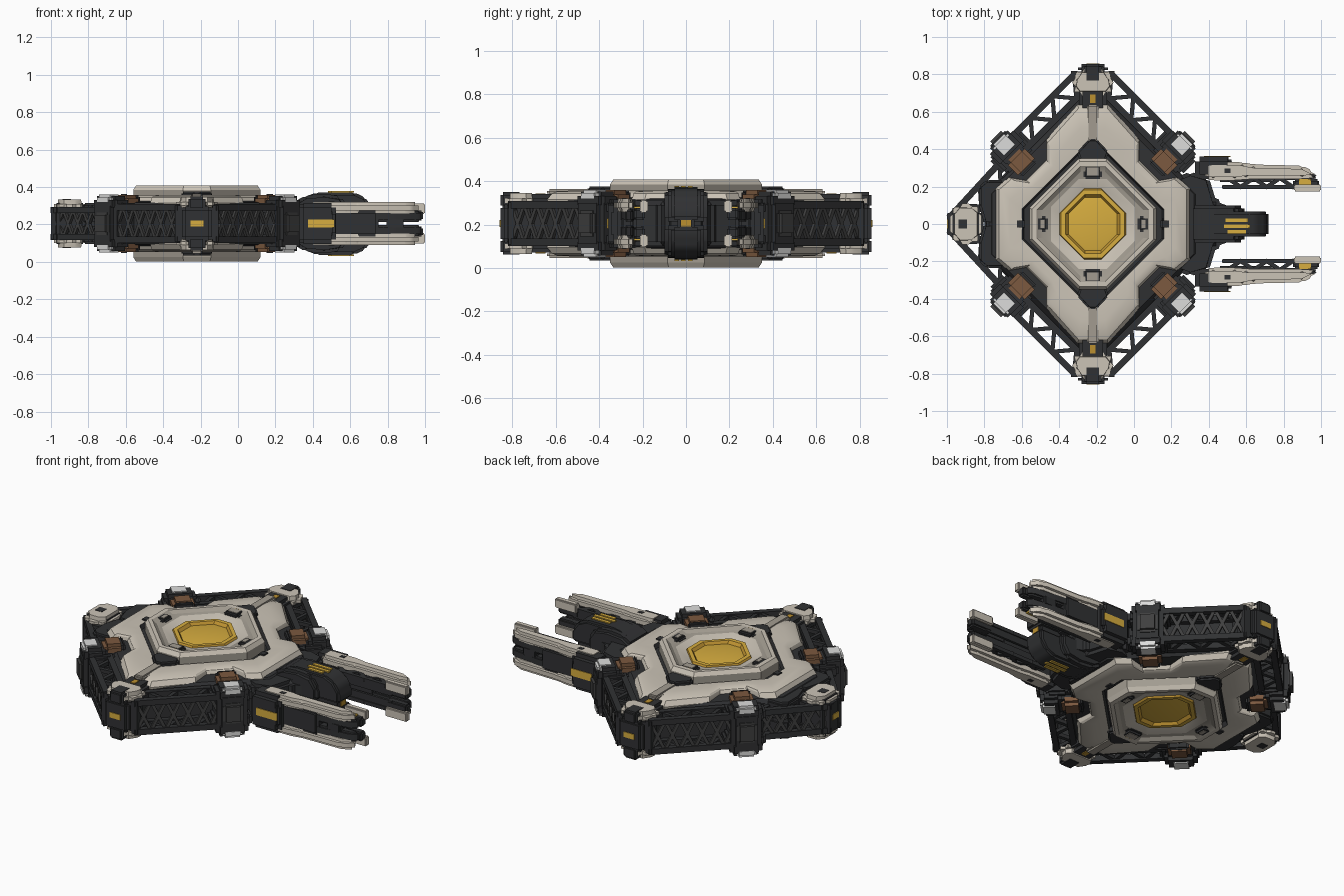
import bpy, bmesh, math
from mathutils import Vector, Matrix

if "Cube" in bpy.data.objects:
    bpy.data.objects.remove(bpy.data.objects["Cube"])

CX, ZC = -0.22, 0.205          # centre of the diamond hull, mid height
CEN = Vector((CX, 0, ZC))

def mat(name, r, g, b):
    m = bpy.data.materials.new(name)
    m.diffuse_color = (r, g, b, 1)
    m.use_nodes = True
    m.node_tree.nodes["Principled BSDF"].inputs["Base Color"].default_value = m.diffuse_color
    return m

BONE = mat("bone_white", 0.60, 0.55, 0.47)
GREY = mat("warm_grey", 0.36, 0.33, 0.28)
DARK = mat("charcoal", 0.030, 0.031, 0.033)
STEEL = mat("dark_steel", 0.050, 0.050, 0.050)
YELLOW = mat("yellow", 0.68, 0.42, 0.05)
GOLD = mat("deep_gold", 0.50, 0.28, 0.03)
BROWN = mat("copper_brown", 0.20, 0.10, 0.05)
WHITE = mat("pale_white", 0.72, 0.72, 0.71)

def finish(name, bm, mats, mirror="", angle=35):
    """Mirror about the hull centre along the given axes and make the object."""
    bmesh.ops.recalc_face_normals(bm, faces=bm.faces[:])
    for ch in mirror:
        i = "xyz".index(ch)
        d = bmesh.ops.duplicate(bm, geom=bm.verts[:] + bm.edges[:] + bm.faces[:])["geom"]
        for v in d:
            if isinstance(v, bmesh.types.BMVert):
                v.co[i] = 2 * CEN[i] - v.co[i]
        bmesh.ops.reverse_faces(bm, faces=[f for f in d if isinstance(f, bmesh.types.BMFace)])
    me = bpy.data.meshes.new(name)
    bm.to_mesh(me)
    bm.free()
    for m in mats:
        me.materials.append(m)
    me.shade_smooth()
    me.set_sharp_from_angle(angle=math.radians(angle))
    ob = bpy.data.objects.new(name, me)
    bpy.context.collection.objects.link(ob)
    return ob

def bevel(bm, w, seg=2):
    if w:
        bmesh.ops.bevel(bm, geom=bm.edges[:], offset=w, segments=seg, affect='EDGES', clamp_overlap=True)

def box(name, c, s, m, mirror="", rot=0, bev=0.012):
    bm = bmesh.new()
    bmesh.ops.create_cube(bm, size=1, matrix=Matrix.Diagonal((*s, 1)))
    bevel(bm, bev)
    bm.transform(Matrix.Translation(c) @ Matrix.Rotation(math.radians(rot), 4, 'Z'))
    return finish(name, bm, [m], mirror)

def prism(name, pts, lo, hi, m, mirror="", plane="xy", bev=0.012):
    """Extrude a 2D outline between lo and hi along the remaining axis."""
    bm = bmesh.new()
    put = (lambda p, h: (p[0], p[1], h)) if plane == "xy" else (lambda p, h: (p[0], h, p[1]))
    a = [bm.verts.new(put(p, lo)) for p in pts]
    b = [bm.verts.new(put(p, hi)) for p in pts]
    bm.faces.new(a)
    bm.faces.new(b[::-1])
    for i in range(len(pts)):
        j = (i + 1) % len(pts)
        bm.faces.new((a[i], a[j], b[j], b[i]))
    bmesh.ops.recalc_face_normals(bm, faces=bm.faces[:])
    bevel(bm, bev)
    return finish(name, bm, [m], mirror)

def full(q):
    """Complete a quarter outline, given from +x round to +y, to a closed loop."""
    h = q + [(-x, y) for x, y in reversed(q)]
    return h + [(-x, -y) for x, y in h]

def octa(s, ax, ay):
    return full([(ax, s - ax), (s - ay, ay)])

def scaled(q, f):
    return full([(x * f, y * f) for x, y in q])

def loft(name, rings, mats, idx, mirror="z"):
    """Skin a list of (outline, z) rings and cap both ends; idx colours each band."""
    bm = bmesh.new()
    vs = [[bm.verts.new((CX + x, y, z)) for x, y in o] for o, z in rings]
    n = len(vs[0])
    for k in range(len(vs) - 1):
        for i in range(n):
            j = (i + 1) % n
            bm.faces.new((vs[k][i], vs[k][j], vs[k + 1][j], vs[k + 1][i])).material_index = idx[k]
    bm.faces.new(vs[0][::-1]).material_index = idx[0]
    bm.faces.new(vs[-1]).material_index = idx[-1]
    return finish(name, bm, mats, mirror, 25)

def struts(name, pairs, w, m, mirror):
    """Square bars between pairs of points."""
    bm = bmesh.new()
    for a, b in pairs:
        a, b = Vector(a), Vector(b)
        d = b - a
        M = Matrix.Translation((a + b) / 2) @ d.to_track_quat('Z', 'Y').to_matrix().to_4x4()
        bmesh.ops.create_cube(bm, size=1, matrix=M @ Matrix.Diagonal((w, w, d.length + w * .6, 1)))
    return finish(name, bm, [m], mirror)

# ---- hull: dark core, bone ring, raised centre panel with yellow window ----
loft("hull_core", [(octa(.74, .58, .68), ZC), (octa(.74, .58, .68), .28), (octa(.70, .54, .65), .318),
     (octa(.5, .4, .45), .33)], [DARK], [0, 0, 0])
outer = [(.52, .19), (.45, .25), (.36, .235), (.25, .345), (.25, .45), (.08, .64)]
inner = [(.38, .08), (.34, .12), (.29, .17), (.18, .28), (.14, .32), (.05, .41)]
mid = [((a[0] * .45 + b[0] * .55), (a[1] * .45 + b[1] * .55)) for a, b in zip(outer, inner)]
loft("hull_ring", [(scaled(outer, .99), .28), (scaled(outer, 1), .315), (scaled(outer, .965), .344),
     (scaled(outer, .93), .352), (scaled(mid, 1.0), .358), (full(inner), .354), (scaled(inner, .97), .33)],
     [BONE, DARK], [0, 0, 0, 0, 0, 1])
loft("centre_panel", [(octa(.425, .34, .35), .33), (octa(.425, .34, .35), .385), (octa(.405, .325, .335), .408),
     (octa(.375, .30, .31), .408), (octa(.345, .27, .28), .392), (octa(.315, .225, .24), .388),
     (octa(.235, .178, .190), .372), (octa(.23, .170, .183), .382), (octa(.20, .145, .158), .382),
     (octa(.185, .13, .142), .366), (octa(.165, .115, .128), .369)],
     [BONE, GREY, GOLD, YELLOW], [1, 0, 0, 1, 1, 0, 2, 3, 2, 3])

# raised ridges and chevrons on the long corners of the ring
box("ring_ridge", (CX, .54, .349), (.065, .20, .03), GREY, "yz", bev=.01)
prism("ring_chevron", [(CX - .02, .455), (CX + .02, .455), (CX + .085, .385), (CX + .07, .34),
      (CX - .07, .34), (CX - .085, .385)], .33, .376, DARK, "yz", bev=.01)
box("panel_clamp", (CX, .29, .388), (.10, .10, .034), DARK, "yz")
box("panel_clamp_cap", (CX, .28, .402), (.07, .05, .012), GREY, "yz", bev=.004)
box("panel_clamp_light", (CX, .313, .404), (.045, .012, .006), GOLD, "yz", bev=0)
box("side_clamp", (CX + .275, 0, .388), (.07, .085, .034), DARK, "xz")
box("side_clamp_cap", (CX + .27, 0, .402), (.03, .05, .012), GREY, "xz", bev=.004)
box("ring_socket", (CX + .39, 0, .352), (.055, .06, .022), DARK, "xz")

# ---- pods on the two side corners ----
box("corner_body", (CX, .765, ZC), (.17, .16, .23), DARK, "y", bev=.03)
box("corner_neck", (CX, .665, ZC), (.15, .13, .27), DARK, "y", bev=.02)
box("corner_neck_light", (CX, .67, .341), (.03, .045, .006), GOLD, "yz", bev=0)
prism("corner_cap", [(CX - .115, .73), (CX - .08, .685), (CX + .08, .685), (CX + .115, .73),
      (CX + .108, .78), (CX + .07, .835), (CX - .07, .835), (CX - .108, .78)], .275, .346, BONE, "yz", bev=.026)
box("corner_cap_slot", (CX, .805, .312), (.09, .10, .074), DARK, "yz", bev=.012)
box("corner_bumper", (CX, .83, ZC), (.16, .05, .18), DARK, "y", bev=.018)
box("corner_light", (CX, .856, ZC), (.07, .006, .032), YELLOW, "y", bev=0)

# ---- pod on the rear corner ----
box("rear_body", (-.90, 0, ZC), (.19, .17, .22), DARK, bev=.025)
prism("rear_cap", [(-.985, -.06), (-.985, .06), (-.94, .11), (-.86, .11), (-.815, .07),
      (-.815, -.07), (-.86, -.11), (-.94, -.11)], .27, .334, BONE, "z", bev=.024)
box("rear_cap_slot", (-.915, 0, .332), (.05, .05, .008), DARK, "z", bev=.002)
box("rear_light", (-.997, 0, ZC), (.006, .06, .035), YELLOW, bev=0)
prism("rear_shoulder", [(-.83, .10), (-.83, .20), (-.79, .235), (-.70, .235), (-.66, .19), (-.66, .0),
      (-.80, .0)], ZC, .315, DARK, "yz", bev=.012)

# ---- pods halfway along each edge, turned 45 degrees ----
def edge_pod(tag, u, v, z, s, m, bev=.012, mirror="xyz"):
    k = math.sqrt(.5)
    p = (CX + .435 + (u - v) * k, .385 + (u + v) * k, z)
    box("edge_pod_" + tag, p, s, m, mirror, 45, bev)

edge_pod("body", .0, 0, ZC, (.20, .17, .24), DARK, .025, "xy")
edge_pod("collar", .035, 0, .31, (.12, .18, .085), DARK, .022)
edge_pod("cap", .05, 0, .332, (.095, .11, .054), WHITE, .014)
edge_pod("piston", -.075, 0, .326, (.115, .125, .065), BROWN, .02)
edge_pod("piston_band", -.125, 0, .324, (.022, .115, .066), DARK, .01)
edge_pod("bumper", .095, 0, ZC, (.05, .11, .12), STEEL, .015, "xy")
edge_pod("bracket", .0, .09, .28, (.12, .05, .07), DARK, .015)
edge_pod("bracket_2", .0, -.09, .28, (.12, .05, .07), DARK, .015)

# ---- lattice girders along the edges ----
def girder(name, a, b, n, mirror, top, depth):
    a, b = Vector((CX + a[0], a[1], top)), Vector((CX + b[0], b[1], top))
    off = Vector((-depth * (1 if a.x > CX else -1), -depth, 0))
    dn = Vector((0, 0, 2 * (ZC - top)))
    at = lambda i: a.lerp(b, i / n)
    struts(name + "_chords", [(a, b), (a + off, b + off)], .034, DARK, mirror + "z")
    zig = [(at(i) + off * (i % 2), at(i + 1) + off * ((i + 1) % 2)) for i in range(n)]
    struts(name + "_web", zig, .022, DARK, mirror + "z")
    side = []
    for i in range(n):
        side += [(at(i), at(i + 1) + dn), (at(i) + dn, at(i + 1))]
    struts(name + "_side_bracing", side, .018, STEEL, mirror)
    ends = [(at(i) + o, at(i) + o + dn) for i in (0, n) for o in (off, off * 0)]
    struts(name + "_posts", ends, .034, DARK, mirror)

girder("side_girder", (.10, .80), (.45, .45), 6, "xy", .292, .07)
girder("rear_girder", (-.50, .325), (-.762, .04), 5, "y", .277, .06)

# ---- head: shoulders and central double barrel ----
prism("head_shoulder", [(.20, -.24), (.20, .24), (.30, .28), (.40, .25), (.44, .12), (.52, .09),
      (.52, -.09), (.44, -.12), (.40, -.25), (.30, -.28)], .10, .31, DARK, bev=.02)
prism("head_saddle", [(.30, .215), (.30, .32), (.36, .355), (.46, .365), (.55, .35), (.59, .29), (.59, .215)],
      -.10, .10, DARK, "z", "xz", .018)
prism("barrel", [(.34, .222), (.34, .34), (.42, .372), (.62, .372), (.68, .345), (.718, .29), (.718, .222)],
      -.068, .068, DARK, "z", "xz", .014)
box("barrel_spine", (.50, 0, ZC), (.40, .08, .08), DARK)
box("barrel_tip_light", (.701, 0, ZC), (.006, .045, .03), GOLD, bev=0)
for i, (y, l) in enumerate([(-.042, .10), (-.012, .14), (.02, .12)]):
    box("barrel_light_%d" % i, (.55, y, .374), (l, .020, .008), YELLOW, "z", bev=0)

# ---- two forked prongs ----
box("prong_root", (.425, .30, ZC), (.20, .12, .22), DARK, "y", bev=.025)
box("prong_root_pad", (.45, .335, ZC), (.14, .05, .13), DARK, "y", bev=.015)
box("prong_light", (.445, .361, ZC), (.14, .006, .045), YELLOW, "y", bev=0)
box("prong_spine", (.60, .27, ZC), (.30, .09, .14), DARK, "y", bev=.015)
prism("prong_arm", [(.45, .225), (.45, .315), (.78, .30), (.95, .28), (.985, .25), (.95, .235), (.78, .235)],
      .214, .27, DARK, "yz", bev=.01)
prism("prong_armour", [(.38, .24), (.38, .325), (.42, .334), (.58, .330), (.64, .318), (.90, .312), (.955, .285),
      (.975, .25), (.90, .24), (.60, .240), (.54, .232), (.42, .232)], .258, .320, BONE, "yz", bev=.018)
box("prong_armour_slot", (.50, .285, .320), (.03, .022, .005), DARK, "yz", bev=0)
box("prong_link", (.84, .27, ZC), (.09, .05, .06), DARK, "y", bev=.008)

# inner lattice rail of each prong, with pale tip and yellow mark
y0, y1, z = .198, .245, .272
rail = [((.48, y0, z), (.92, y0, z))]
rail += [((.50 + .07 * i, y0 if i % 2 else y1, z), (.57 + .07 * i, y1 if i % 2 else y0, z)) for i in range(6)]
struts("prong_rail", rail, .022, DARK, "yz")
box("prong_rail_web", (.68, .20, .25), (.42, .014, .06), DARK, "yz", bev=0)
box("prong_tip_arm", (.92, .215, .248), (.14, .05, .055), DARK, "yz", bev=.01)
box("prong_tip", (.928, .193, .284), (.145, .036, .055), BONE, "yz", bev=.006)
box("prong_tip_light", (.915, .226, .279), (.065, .028, .009), YELLOW, "yz", bev=0)
